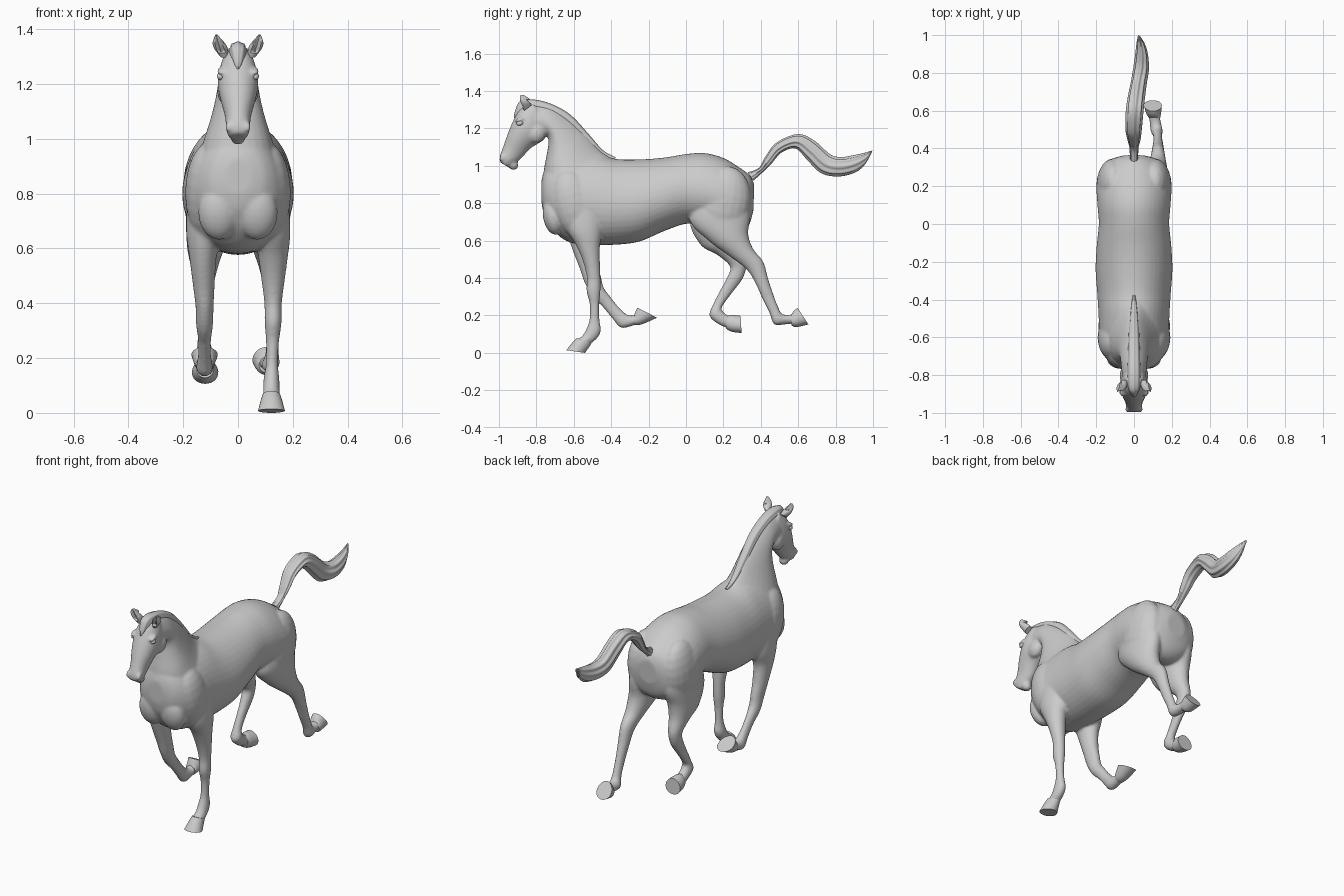
import bpy, bmesh
from math import cos, sin, pi, radians
from mathutils import Vector, Matrix


def smooth_rings(rings, steps):
    """Catmull-Rom interpolation between the given rings."""
    out = []
    n = len(rings)
    for i in range(n - 1):
        a, b, c, d = (rings[max(0, min(n - 1, j))] for j in (i - 1, i, i + 1, i + 2))
        for s in range(steps):
            t = s / steps
            out.append([0.5 * (2 * q + (r - p) * t + (2 * p - 5 * q + 4 * r - u) * t * t
                               + (3 * q - p - 3 * r + u) * t ** 3)
                        for p, q, r, u in zip(a, b, c, d)])
    return out + [list(rings[-1])]


def loft(bm, rings, taper=0.0, sides=28, steps=5, ridge=0.0, ridges=8):
    """Rings are (y1, z1, y2, z2, x, half_width): two side-view edge points plus a width.
    A positive taper narrows the cross-section towards the second point."""
    loops = []
    for y1, z1, y2, z2, x, hw in smooth_rings(rings, steps):
        loop = []
        for k in range(sides):
            a = 2 * pi * k / sides
            r = 1 - ridge * (0.5 - 0.5 * cos(ridges * a))
            s = cos(a) * r
            loop.append(bm.verts.new((x + hw * sin(a) * r * (1 - taper * s),
                                      (y1 + y2) / 2 + (y2 - y1) / 2 * s,
                                      (z1 + z2) / 2 + (z2 - z1) / 2 * s)))
        loops.append(loop)
    faces = [bm.faces.new(loops[0]), bm.faces.new(loops[-1][::-1])]
    for p, q in zip(loops, loops[1:]):
        for k in range(sides):
            m = (k + 1) % sides
            faces.append(bm.faces.new((p[k], q[k], q[m], p[m])))
    bmesh.ops.recalc_face_normals(bm, faces=faces)


def blob(bm, loc, size, tilt=0):
    """Ellipsoid, tilted about the x axis."""
    mat = (Matrix.Translation(loc) @ Matrix.Rotation(radians(tilt), 4, 'X')
           @ Matrix.Diagonal((*size, 1)))
    bmesh.ops.create_uvsphere(bm, u_segments=20, v_segments=12, radius=1, matrix=mat)


def finish(bm, name, angle=60):
    mesh = bpy.data.meshes.new(name)
    bm.to_mesh(mesh)
    bm.free()
    ob = bpy.data.objects.new(name, mesh)
    bpy.context.collection.objects.link(ob)
    bpy.ops.object.select_all(action='DESELECT')
    ob.select_set(True)
    bpy.context.view_layer.objects.active = ob
    bpy.ops.object.shade_smooth_by_angle(angle=radians(angle))
    return ob


skin = bmesh.new()

# Barrel, chest and rump (bottom point, top point)
loft(skin, [
    (-.772, .80, -.772, .93, 0, .05), (-.755, .73, -.75, .99, 0, .105),
    (-.70, .645, -.70, 1.03, 0, .155), (-.62, .59, -.60, 1.05, 0, .182),
    (-.50, .578, -.47, 1.055, 0, .187), (-.38, .578, -.36, 1.035, 0, .194),
    (-.25, .595, -.23, 1.035, 0, .203), (-.12, .65, -.11, 1.045, 0, .197),
    (0, .69, 0, 1.063, 0, .186), (.10, .68, .10, 1.068, 0, .193),
    (.20, .65, .20, 1.042, 0, .198), (.28, .64, .28, .995, 0, .182),
    (.335, .68, .34, .95, 0, .13), (.36, .76, .365, .90, 0, .06)], taper=.08, sides=40)

# Neck (throat point, crest point)
loft(skin, [
    (-.76, .84, -.38, 1.03, 0, .145), (-.762, .96, -.455, 1.08, 0, .115),
    (-.745, 1.06, -.53, 1.165, 0, .088), (-.735, 1.13, -.62, 1.25, 0, .073),
    (-.75, 1.17, -.72, 1.32, 0, .066), (-.80, 1.18, -.82, 1.345, 0, .06)], taper=.35)

# Head (face point, jaw point)
loft(skin, [
    (-.83, 1.345, -.755, 1.24, 0, .05), (-.885, 1.31, -.755, 1.15, 0, .068),
    (-.92, 1.25, -.785, 1.122, 0, .073), (-.95, 1.18, -.835, 1.09, 0, .062),
    (-.975, 1.11, -.875, 1.045, 0, .047), (-.996, 1.05, -.91, 1.015, 0, .043),
    (-.995, 1.02, -.945, .99, 0, .034)], taper=.12)
blob(skin, (0, -.925, 1.005), (.028, .03, .026), -35)

# Muscles, cheeks, brows and nostrils, mirrored
for s in (-1, 1):
    blob(skin, (s * .105, -.60, .80), (.088, .12, .19), 15)
    blob(skin, (s * .07, -.71, .73), (.075, .055, .10), 10)
    blob(skin, (s * .11, .20, .80), (.09, .145, .2), -12)
    blob(skin, (s * .04, -.80, 1.175), (.036, .05, .055), -30)
    blob(skin, (s * .060, -.888, 1.247), (.018, .028, .011), 20)
    blob(skin, (s * .034, -.982, 1.045), (.013, .014, .022), -30)

# Front leg bearing weight (+x): front point, back point
loft(skin, [
    (-.66, .78, -.43, .78, .115, .07), (-.635, .66, -.445, .66, .125, .066),
    (-.585, .57, -.46, .57, .128, .054), (-.548, .48, -.46, .48, .128, .042),
    (-.53, .40, -.457, .40, .128, .032), (-.532, .33, -.457, .33, .128, .031),
    (-.515, .26, -.464, .26, .126, .024), (-.516, .18, -.463, .18, .124, .022),
    (-.534, .125, -.455, .12, .122, .029), (-.555, .092, -.478, .075, .122, .03),
    (-.595, .06, -.53, .035, .122, .032)])

# Front leg folded back (-x)
loft(skin, [
    (-.66, .78, -.43, .78, -.115, .07), (-.64, .66, -.45, .66, -.125, .064),
    (-.612, .565, -.48, .58, -.128, .05), (-.568, .45, -.475, .49, -.125, .04),
    (-.54, .37, -.455, .41, -.122, .033), (-.50, .30, -.44, .35, -.122, .031),
    (-.445, .245, -.40, .295, -.122, .024), (-.395, .185, -.355, .24, -.122, .023),
    (-.35, .135, -.315, .205, -.122, .03), (-.295, .142, -.28, .20, -.122, .029),
    (-.24, .165, -.262, .215, -.122, .03)])

# Hind leg reaching back (+x)
loft(skin, [
    (.07, .86, .33, .86, .11, .075), (.02, .71, .343, .73, .11, .08),
    (.12, .60, .333, .635, .118, .07), (.235, .515, .36, .555, .125, .05),
    (.325, .445, .413, .488, .127, .036), (.372, .37, .44, .395, .127, .03),
    (.41, .285, .472, .30, .127, .024), (.445, .215, .50, .23, .125, .024),
    (.472, .152, .515, .208, .12, .032), (.53, .152, .55, .203, .112, .03),
    (.60, .16, .59, .215, .105, .03)])

# Hind leg swinging forward (-x)
loft(skin, [
    (.07, .86, .33, .86, -.11, .075), (.02, .70, .34, .73, -.11, .08),
    (.08, .575, .31, .64, -.118, .068), (.165, .525, .305, .56, -.122, .052),
    (.235, .462, .323, .475, -.124, .036), (.218, .40, .305, .40, -.124, .031),
    (.18, .33, .25, .325, -.124, .024), (.145, .26, .205, .265, -.124, .024),
    (.125, .20, .19, .235, -.122, .031), (.17, .155, .215, .205, -.12, .029),
    (.24, .125, .25, .19, -.12, .03)])

# Fuse the overlapping forms into one skin
body = finish(skin, "horse_body", 180)
fuse = body.modifiers.new("fuse", 'REMESH')
fuse.mode = 'VOXEL'
fuse.voxel_size = .008
fuse.use_smooth_shade = True
relax = body.modifiers.new("relax", 'SMOOTH')
relax.factor = .5
relax.iterations = 5

# Hooves (toe point, heel point), ending in a flat sole
hooves = {
    "front_hoof_standing": [(-.582, .08, -.505, .05, .122, .032), (-.605, .058, -.52, .028, .122, .039),
                            (-.64, .014, -.54, 0, .122, .049)],
    "front_hoof_lifted": [(-.275, .148, -.275, .208, -.122, .031), (-.235, .153, -.268, .225, -.122, .038),
                          (-.155, .188, -.26, .242, -.122, .048)],
    "hind_hoof_reaching": [(.565, .146, .565, .208, .108, .031), (.59, .138, .578, .226, .104, .039),
                           (.655, .152, .597, .24, .10, .047)],
    "hind_hoof_swinging": [(.215, .128, .225, .2, -.12, .031), (.245, .113, .245, .203, -.12, .04),
                           (.297, .106, .292, .198, -.12, .048)],
}
for name, rings in hooves.items():
    bm = bmesh.new()
    loft(bm, rings, taper=.1)
    finish(bm, name, 45)

# Tail with strand grooves (lower point, upper point)
bm = bmesh.new()
loft(bm, [
    (.36, .92, .33, .965, 0, .022), (.415, .97, .39, .99, 0, .024),
    (.46, 1.015, .425, 1.05, 0, .034), (.51, 1.07, .485, 1.125, -.002, .043),
    (.585, 1.093, .60, 1.17, .003, .047), (.645, 1.035, .69, 1.132, .012, .046),
    (.72, .962, .77, 1.062, .025, .043), (.81, .943, .83, 1.047, .037, .042),
    (.90, .962, .895, 1.057, .04, .034), (.955, 1.005, .955, 1.07, .035, .022),
    (.99, 1.065, .998, 1.083, .026, .006)], sides=48, ridge=.17)
finish(bm, "tail", 80)

# Mane running along the crest, and forelock
bm = bmesh.new()
loft(bm, [
    (-.39, 1.02, -.375, 1.045, 0, .008), (-.47, 1.05, -.445, 1.085, 0, .019),
    (-.56, 1.14, -.525, 1.175, 0, .026), (-.65, 1.225, -.62, 1.275, 0, .03),
    (-.74, 1.275, -.725, 1.333, 0, .033), (-.81, 1.29, -.82, 1.355, 0, .034),
    (-.85, 1.28, -.888, 1.345, 0, .03), (-.87, 1.26, -.915, 1.29, 0, .02),
    (-.89, 1.245, -.92, 1.255, 0, .006)], sides=32, ridge=.1, ridges=8)
finish(bm, "mane", 80)

# Ears and eyes
for s, side in ((-1, "left"), (1, "right")):
    bm = bmesh.new()
    loft(bm, [
        (-.865, 1.295, -.825, 1.325, s * .052, .018), (-.882, 1.325, -.838, 1.342, s * .064, .025),
        (-.892, 1.35, -.857, 1.358, s * .072, .02), (-.902, 1.378, -.892, 1.38, s * .079, .004)], sides=20)
    # hollow the front of the ear
    for v in bm.verts:
        if v.co.z > 1.315 and v.co.y < -.85:
            mid = .064 + (v.co.z - 1.33) * .3
            v.co.y += .022 * max(0, 1 - abs(abs(v.co.x) - mid) / .014)
    finish(bm, side + "_ear", 50)
    bm = bmesh.new()
    blob(bm, (s * .064, -.888, 1.228), (.013, .019, .013), 15)
    finish(bm, side + "_eye", 180)
